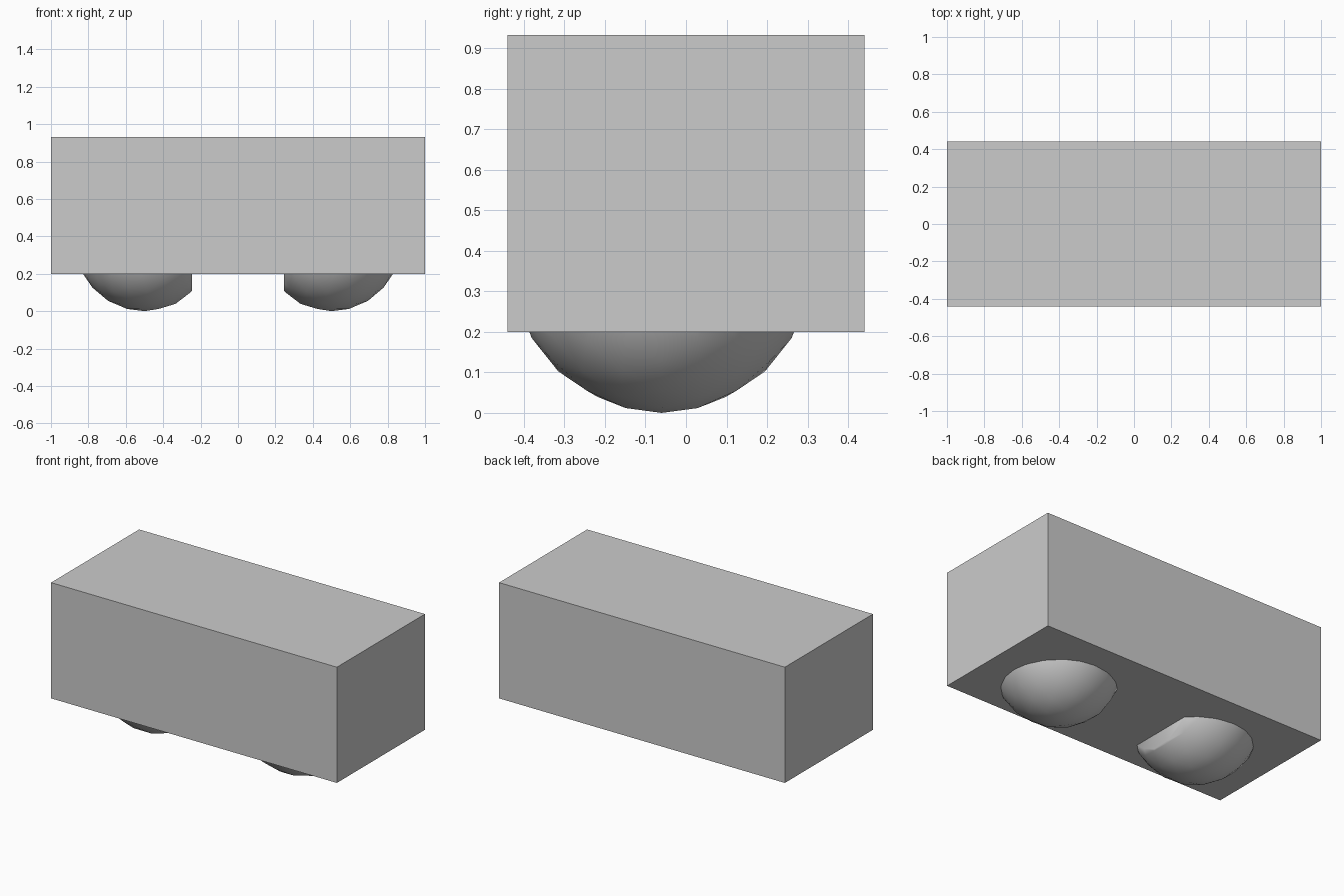
import bpy, bmesh
from mathutils import Matrix

if "Cube" in bpy.data.objects:
    bpy.data.objects.remove(bpy.data.objects["Cube"])

R = 0.371          # foot sphere radius
FOOT_Y = -0.06
BOX_BOTTOM, BOX_TOP = 0.2, 0.932


def add_object(name, bm):
    bmesh.ops.recalc_face_normals(bm, faces=bm.faces)
    mesh = bpy.data.meshes.new(name)
    bm.to_mesh(mesh)
    bm.free()
    obj = bpy.data.objects.new(name, mesh)
    bpy.context.collection.objects.link(obj)
    return obj


def cut(bm, co, no, fill):
    geom = bm.verts[:] + bm.edges[:] + bm.faces[:]
    res = bmesh.ops.bisect_plane(bm, geom=geom, plane_co=co, plane_no=no, clear_outer=True)
    if fill:
        edges = [e for e in res["geom_cut"] if isinstance(e, bmesh.types.BMEdge)]
        bmesh.ops.contextual_create(bm, geom=edges)


def foot(name, side):
    # Low-poly sphere with its inner side sliced flat, sunk into the box
    bm = bmesh.new()
    bmesh.ops.create_icosphere(bm, subdivisions=3, radius=R)
    bmesh.ops.translate(bm, vec=(-0.5, FOOT_Y, R), verts=bm.verts)
    cut(bm, (-0.245, 0, 0), (1, 0, 0), True)
    cut(bm, (0, 0, BOX_BOTTOM + 0.02), (0, 0, 1), False)
    # Mirror to the requested side
    bmesh.ops.scale(bm, vec=(-side, 1, 1), verts=bm.verts)
    # Open at the top, so orient outward by direction from the sphere centre
    for f in bm.faces:
        f.smooth = True
    obj = add_object(name, bm)
    return obj


# Main box
bm = bmesh.new()
bmesh.ops.create_cube(bm, size=1, matrix=Matrix.Translation((0, 0, (BOX_BOTTOM + BOX_TOP) / 2))
                      @ Matrix.Diagonal((2, 0.88, BOX_TOP - BOX_BOTTOM, 1)))
add_object("box_body", bm)

# Pair of rounded feet
foot("left_foot", -1)
foot("right_foot", 1)
